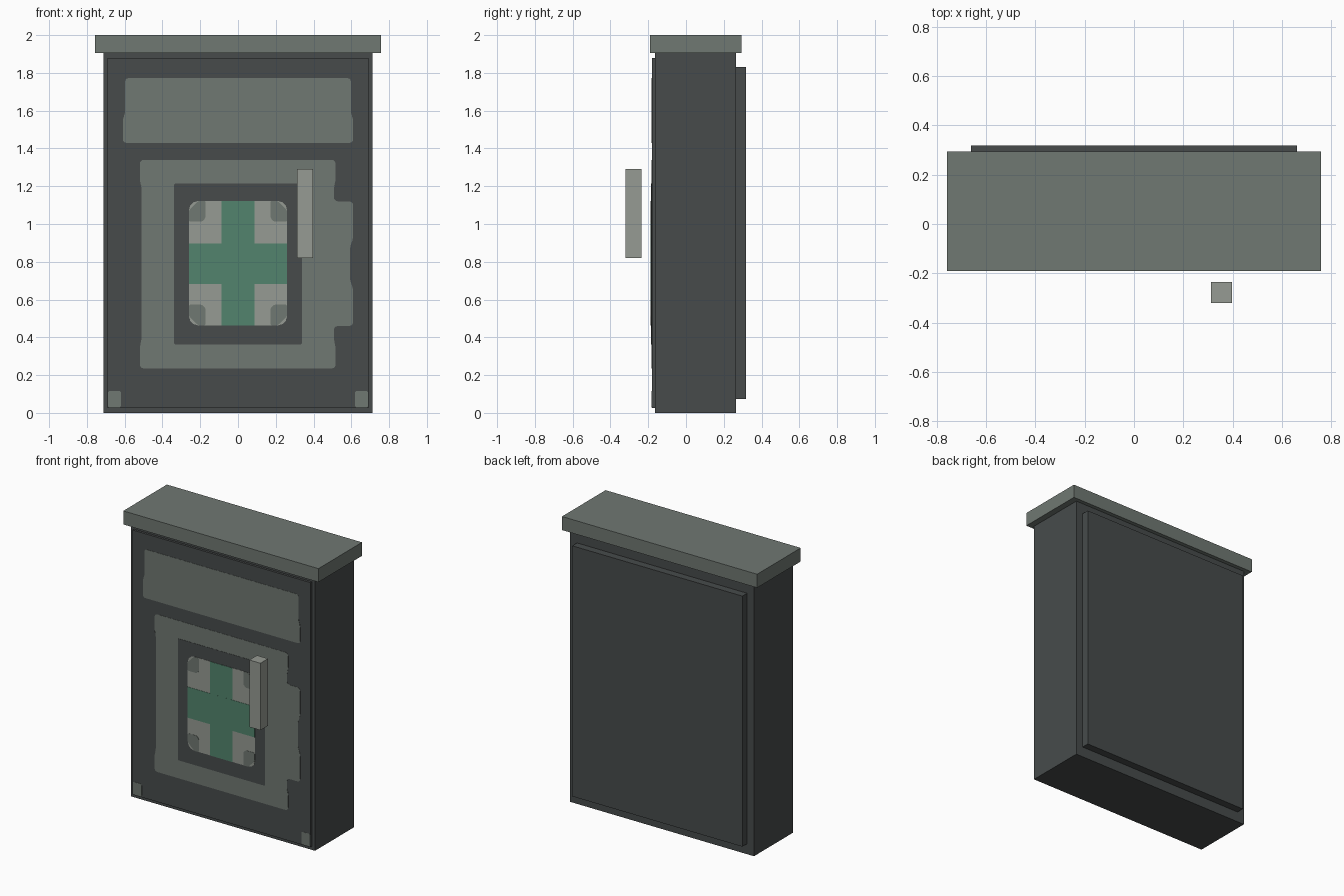
import bpy
import bmesh

old = bpy.data.objects.get("Cube")
if old:
    bpy.data.objects.remove(old)


def material(name, *rgb):
    # 8-bit display colour to linear
    linear = [((c / 255 + 0.055) / 1.055) ** 2.4 for c in rgb] + [1]
    mat = bpy.data.materials.new(name)
    mat.use_nodes = True
    mat.diffuse_color = linear
    mat.node_tree.nodes["Principled BSDF"].inputs["Base Color"].default_value = linear
    return mat


dark = material("dark grey metal", 71, 75, 75)
mid = material("mid grey metal", 112, 120, 114)
light = material("light grey metal", 150, 155, 147)
green = material("green paint", 82, 132, 109)


def finish(bm, name, mat):
    bmesh.ops.recalc_face_normals(bm, faces=bm.faces)
    mesh = bpy.data.meshes.new(name)
    bm.to_mesh(mesh)
    bm.free()
    mesh.materials.append(mat)
    obj = bpy.data.objects.new(name, mesh)
    bpy.context.collection.objects.link(obj)
    return obj


def box(name, mat, xs, ys, zs):
    bm = bmesh.new()
    bmesh.ops.create_cube(bm, size=1)
    for v in bm.verts:
        v.co = [r[0] if c < 0 else r[1] for c, r in zip(v.co, (xs, ys, zs))]
    return finish(bm, name, mat)


DOOR_FRONT = -0.181
LAYER = 0.0015


def plate(name, mat, outline, level, radius=0.02):
    # thin painted plate with rounded corners, lying on the door
    bm = bmesh.new()
    y = DOOR_FRONT - level * LAYER
    bm.faces.new([bm.verts.new((x, y, z)) for x, z in outline])
    if radius:
        bmesh.ops.bevel(bm, geom=bm.verts[:], offset=radius, segments=3,
                        affect='VERTICES', profile=0.5)
    sides = bmesh.ops.extrude_face_region(bm, geom=bm.faces[:])
    for v in sides["geom"]:
        if isinstance(v, bmesh.types.BMVert):
            v.co.y = DOOR_FRONT + 0.001
    return finish(bm, name, mat)


def rect(x0, x1, z0, z1):
    return [(x0, z0), (x1, z0), (x1, z1), (x0, z1)]


def mirrored(half):
    return half + [(-x, z) for x, z in reversed(half)]


# Cabinet
box("cabinet_body", dark, (-0.713, 0.713), (-0.165, 0.265), (0, 1.91))
box("cabinet_lid", mid, (-0.757, 0.757), (-0.19, 0.293), (1.905, 2))
box("door", dark, (-0.69, 0.69), (DOOR_FRONT, -0.16), (0.025, 1.88))
box("back_panel", dark, (-0.66, 0.66), (0.26, 0.318), (0.073, 1.83))
box("door_handle", light, (0.312, 0.398), (-0.32, -0.235), (0.82, 1.29))

# Upper label panel, slightly wider at its foot
plate("upper_panel", mid,
      mirrored([(0.61, 1.43), (0.61, 1.56), (0.598, 1.58), (0.598, 1.772)]), 1, 0.018)

# Window frame with the latch plate on its left side
plate("window_frame", mid,
      [(-0.52, 0.235), (0.517, 0.235), (0.517, 0.36), (0.507, 0.38), (0.507, 0.46),
       (0.61, 0.46), (0.61, 0.66), (0.592, 0.70), (0.592, 0.88), (0.61, 0.92),
       (0.61, 1.12), (0.507, 1.12), (0.507, 1.20), (0.517, 1.22), (0.517, 1.34),
       (-0.52, 1.34), (-0.52, 1.22), (-0.51, 1.20), (-0.51, 0.38), (-0.52, 0.36)],
      1, 0.022)
plate("window_recess", dark, rect(-0.338, 0.338, 0.362, 1.215), 2, 0.008)

# Emblem panel: light plate, green cross, grey corners
plate("emblem_panel", light, rect(-0.26, 0.26, 0.463, 1.122), 3, 0.05)
plate("cross_upright", green, rect(-0.088, 0.088, 0.463, 1.122), 4, 0)
plate("cross_bar", green, rect(-0.26, 0.26, 0.682, 0.898), 4.2, 0)
for side, x in (("left", 1), ("right", -1)):
    for row, edge, z in (("lower", 0.463, 1), ("upper", 1.122, -1)):
        points = [(0.21, 0), (0.26, 0.05), (0.26, 0.11), (0.19, 0.11),
                  (0.172, 0.09), (0.172, 0)]
        plate(f"emblem_corner_{row}_{side}", mid,
              [(x * px, edge + z * pz) for px, pz in points], 4, 0.008)
    # Small plates at the foot of the door
    x0, x1 = sorted((x * 0.688, x * 0.62))
    plate(f"foot_plate_{side}", mid, rect(x0, x1, 0.028, 0.117), 1, 0.01)
